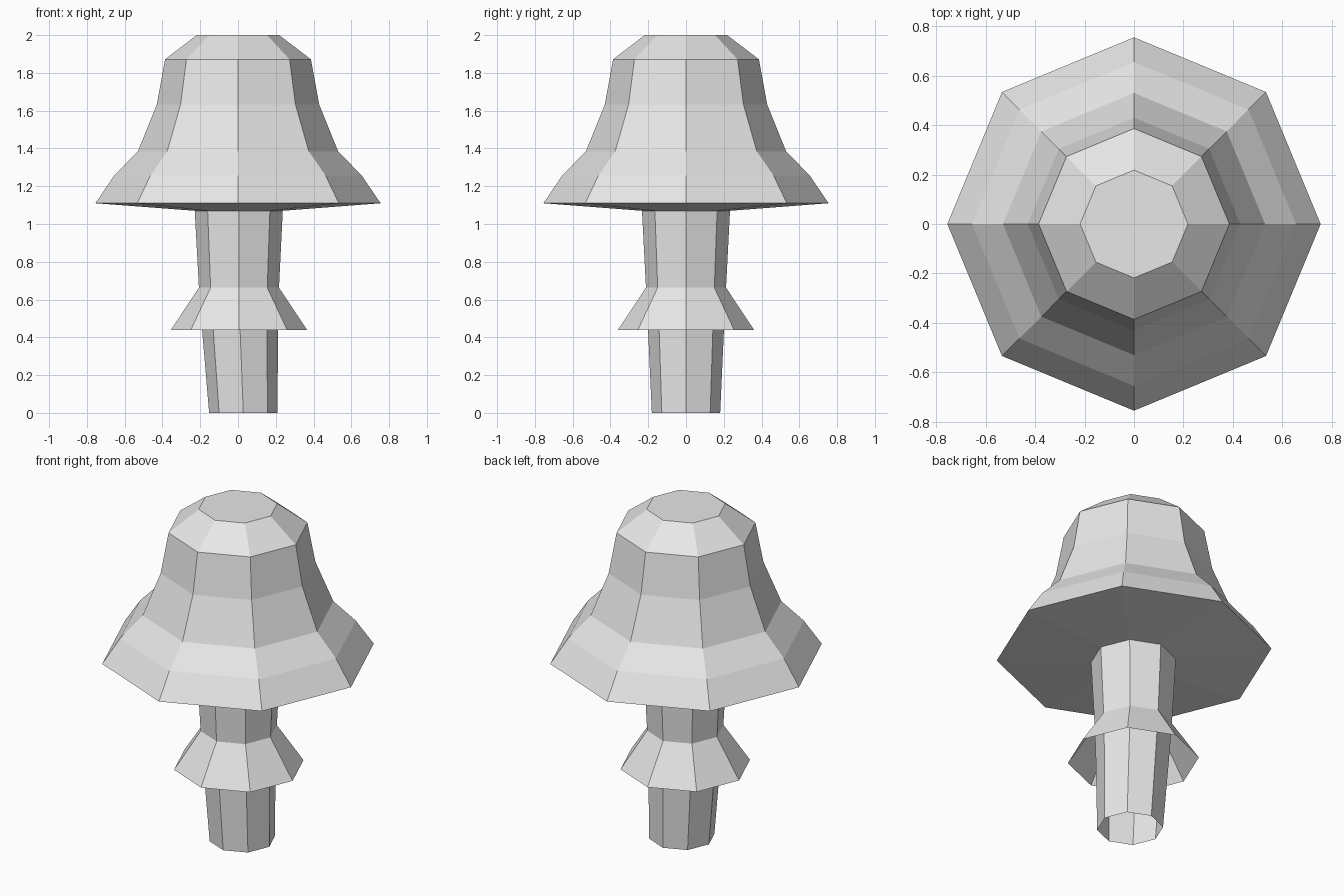
import bpy, bmesh, math

if "Cube" in bpy.data.objects:
    bpy.data.objects.remove(bpy.data.objects["Cube"])

SIDES = 8

grey = bpy.data.materials.new("light grey")
grey.diffuse_color = (0.8, 0.8, 0.8, 1)
grey.use_nodes = True
grey.node_tree.nodes["Principled BSDF"].inputs["Base Color"].default_value = grey.diffuse_color


def lathe(name, profile, close_end=False):
    """Eight-sided shell through rings given as (radius, height, x offset)."""
    bm = bmesh.new()
    rings = []
    for r, z, dx in profile:
        rings.append([bm.verts.new((dx + r * math.cos(math.tau * i / SIDES),
                                    r * math.sin(math.tau * i / SIDES), z))
                      for i in range(SIDES)])
    for low, high in zip(rings, rings[1:]):
        for i in range(SIDES):
            j = (i + 1) % SIDES
            bm.faces.new((low[i], low[j], high[j], high[i]))
    if close_end:
        bm.faces.new(rings[-1])
    mesh = bpy.data.meshes.new(name)
    bm.to_mesh(mesh)
    bm.free()
    mesh.materials.append(grey)
    obj = bpy.data.objects.new(name, mesh)
    bpy.context.collection.objects.link(obj)
    return obj


# Mushroom cap: underside, flared brim, bell and flat top
lathe("cap", [(0.233, 1.07, 0.004), (0.755, 1.11, 0), (0.655, 1.257, 0),
              (0.53, 1.385, 0), (0.43, 1.632, 0), (0.386, 1.872, 0),
              (0.218, 2.0, 0)], close_end=True)

# Hollow stem, open at the foot and leaning slightly
lathe("stem", [(0.181, 0, 0.028), (0.201, 0.44, 0.011),
               (0.212, 0.663, 0.005), (0.233, 1.07, 0.004)])

# Open skirt hanging around the stem
lathe("skirt", [(0.36, 0.44, 0.005), (0.212, 0.663, 0.005)])
